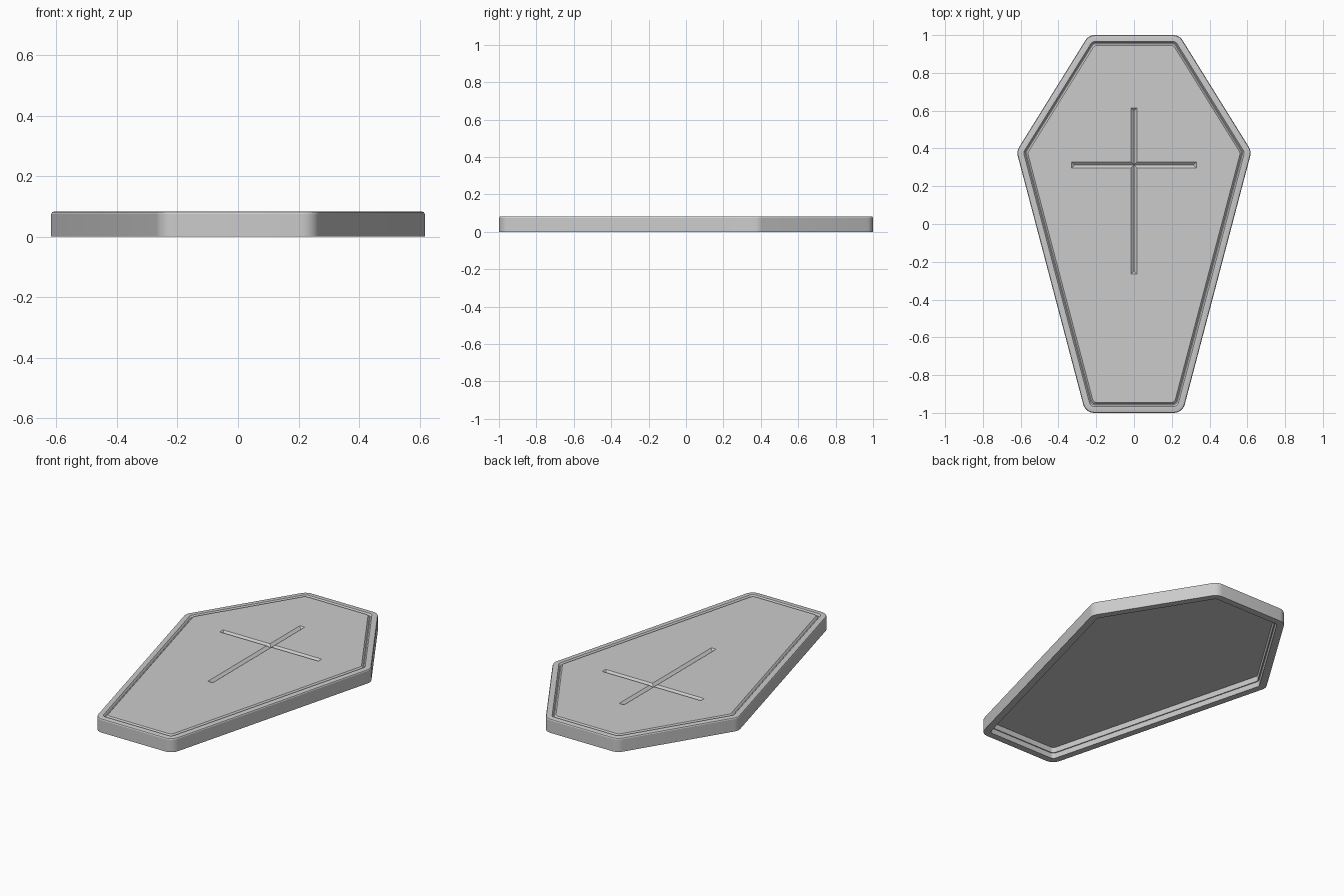
import bpy, bmesh, math
from mathutils import Vector

if "Cube" in bpy.data.objects:
    bpy.data.objects.remove(bpy.data.objects["Cube"], do_unlink=True)

stone = bpy.data.materials.new("light_grey")
stone.use_nodes = True
GREY = (0.6, 0.6, 0.6, 1)
stone.diffuse_color = GREY
stone.node_tree.nodes["Principled BSDF"].inputs["Base Color"].default_value = GREY

# Six corners of the lid, counter-clockwise
HALF = [(0.257, -1), (0.622, 0.385), (0.24, 1)]
CORNERS = [Vector(p) for p in HALF] + [Vector((-x, y)) for x, y in reversed(HALF)]
ROUND, STEPS = 0.06, 6


def outline(inset):
    """Inset copy of the hexagon with rounded corners."""
    radius = max(ROUND - inset, 0.025)
    points = []
    for i, corner in enumerate(CORNERS):
        before = (corner - CORNERS[i - 1]).normalized()
        after = (CORNERS[(i + 1) % len(CORNERS)] - corner).normalized()
        turn = before.angle(after)
        inward = (after - before).normalized()
        centre = corner + inward * (inset + radius) / math.cos(turn / 2)
        start = math.atan2(-before.x, before.y)  # angle of the outward normal
        start = math.atan2(-before.x, before.y)
        for k in range(STEPS + 1):
            a = start + turn * k / STEPS
            points.append(centre + radius * Vector((math.sin(a + math.pi / 2), -math.cos(a + math.pi / 2))))
    return points


def make_object(name, bm):
    bmesh.ops.recalc_face_normals(bm, faces=bm.faces)
    mesh = bpy.data.meshes.new(name)
    bm.to_mesh(mesh)
    bm.free()
    mesh.materials.append(stone)
    obj = bpy.data.objects.new(name, mesh)
    bpy.context.collection.objects.link(obj)
    return obj


# Wall section as (inset, height): panel, border groove, rim, outer wall, hollow
TOP = 0.083
SECTION = [(0.055, TOP), (0.046, 0.073), (0.042, 0.073), (0.034, TOP),
           (0.009, TOP), (0.003, 0.081), (0, 0.075), (0, 0),
           (0.04, 0), (0.043, 0.03), (0.049, 0.03), (0.052, 0.06)]
bm = bmesh.new()
rings = [[bm.verts.new((p.x, p.y, z)) for p in outline(inset)] for inset, z in SECTION]
for a, b in zip(rings, rings[1:]):
    for i in range(len(a)):
        j = (i + 1) % len(a)
        bm.faces.new((a[i], a[j], b[j], b[i]))
bm.faces.new(rings[0])
bm.faces.new(rings[-1])
lid = make_object("coffin_lid", bm)


def groove_cutter(name, half_length, half_width, centre_y, upright):
    """Upside-down hipped wedge used to carve a V-shaped groove."""
    depth, over = 0.014, 0.01
    bm = bmesh.new()

    def ring(length, width, z):
        pts = [(-length, -width), (length, -width), (length, width), (-length, width)]
        return [bm.verts.new((-y, x + centre_y, z) if upright else (x, y + centre_y, z)) for x, y in pts]

    high = ring(half_length, half_width, TOP + over)
    edge = ring(half_length, half_width, TOP)
    low = [bm.verts.new((0, centre_y + s, TOP - depth) if upright else (s, centre_y, TOP - depth))
           for s in (-half_length + half_width, half_length - half_width)]
    bm.faces.new(high)
    for i in range(4):
        j = (i + 1) % 4
        bm.faces.new((high[i], high[j], edge[j], edge[i]))
    bm.faces.new((edge[0], edge[1], low[1], low[0]))
    bm.faces.new((edge[2], edge[3], low[0], low[1]))
    bm.faces.new((edge[1], edge[2], low[1]))
    bm.faces.new((edge[3], edge[0], low[0]))
    cutter = make_object(name, bm)
    cutter.hide_render = True
    return cutter


# Carve the cross into the panel
bpy.ops.object.select_all(action="DESELECT")
bpy.context.view_layer.objects.active = lid
lid.select_set(True)
for cutter in (groove_cutter("cross_upright_cutter", 0.44, 0.016, 0.175, True),
               groove_cutter("cross_arm_cutter", 0.33, 0.016, 0.313, False)):
    cut = lid.modifiers.new("carve", "BOOLEAN")
    cut.operation, cut.solver, cut.object = "DIFFERENCE", "EXACT", cutter
    bpy.ops.object.modifier_apply(modifier=cut.name)
    bpy.data.objects.remove(cutter, do_unlink=True)

bpy.ops.object.shade_smooth_by_angle(angle=math.radians(25))
